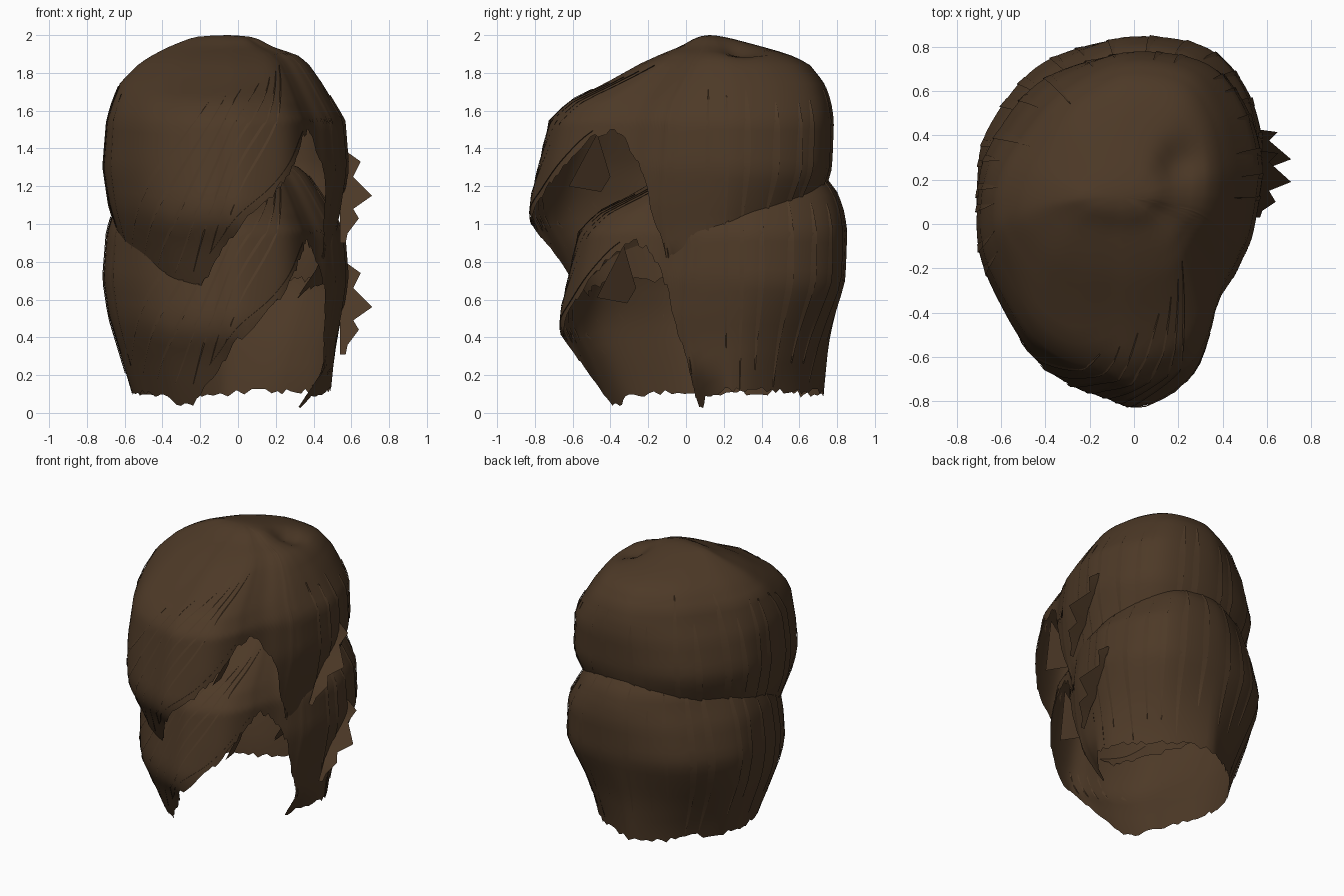
import bpy, bmesh, math, random
from mathutils import Vector

random.seed(4)
if "Cube" in bpy.data.objects:
    bpy.data.objects.remove(bpy.data.objects["Cube"])

hair = bpy.data.materials.new("dark_brown_hair")
hair.use_nodes = True
colour = (0.074, 0.041, 0.02, 1)
hair.diffuse_color = colour
node = hair.node_tree.nodes["Principled BSDF"]
node.inputs["Base Color"].default_value = colour
node.inputs["Roughness"].default_value = 0.8

# Plan outline with the height of the lower edge, from the face opening round the back
OUTLINE = [(.37, -.46, 1.49), (.41, -.33, 1.4), (.46, -.23, 1.22), (.49, -.16, .98),
           (.505, -.13, .78), (.515, -.1, .62), (.535, -.03, .67), (.56, .12, .71),
           (.57, .3, .72), (.5, .55, .71), (.34, .74, .7), (.05, .8, .7),
           (-.25, .75, .68), (-.48, .62, .7), (-.67, .33, .7), (-.71, .1, .7),
           (-.7, -.15, .7), (-.6, -.4, .7), (-.47, -.61, .67), (-.3, -.73, .64),
           (-.13, -.79, .8), (0, -.83, .97), (.17, -.78, 1.13), (.27, -.71, 1.28),
           (.335, -.59, 1.43)]
# Silhouette: height, left x, right x, front y, back y
LEVELS = [(2, -.07, -.05, .12, .14), (1.995, -.2, .05, .08, .18),
          (1.98, -.26, .11, .04, .25), (1.94, -.36, .19, -.03, .4),
          (1.9, -.44, .31, -.13, .54), (1.85, -.52, .37, -.24, .65),
          (1.75, -.62, .44, -.42, .73), (1.65, -.66, .5, -.62, .765),
          (1.55, -.69, .56, -.72, .78), (1.3, -.71, .58, -.78, .77),
          (1.1, -.68, .55, -.83, .72), (1, -.65, .53, -.82, .695),
          (.9, -.62, .52, -.75, .68), (.7, -.56, .5, -.65, .66),
          (.58, -.53, .48, -.58, .65)]
CX, CY = -.06, .13
COLS, ROWS = 150, 32


def outline(s):
    """Smooth closed spline through the outline, s in 0..1."""
    n = len(OUTLINE)
    u = (s % 1) * n
    i, f = int(u), u % 1
    a, b, c, d = (Vector(OUTLINE[(i + k) % n]) for k in (-1, 0, 1, 2))
    return b + (c - a) * f / 2 + (a - b * 2.5 + c * 2 - d / 2) * f**2 \
        + (b * 1.5 - a / 2 - c * 1.5 + d / 2) * f**3


def extents(z):
    for hi, lo in zip(LEVELS, LEVELS[1:]):
        if z >= lo[0]:
            f = (hi[0] - z) / (hi[0] - lo[0])
            return [p + (q - p) * f for p, q in zip(hi[1:], lo[1:])]
    return LEVELS[-1][1:]


def clamp(v):
    return max(0, min(1, v))


def surface(s, t, lift=0.0, ragged=0.0):
    """Point on the hair, t from crown to lower edge."""
    p = outline(s)
    z = 2 - (2 - p.z + ragged) * t**1.8
    x0, x1, y0, y1 = extents(z)
    nx = (p.x - CX) / (.63 if p.x > CX else .65)
    ny = (p.y - CY) / (.67 if p.y > CY else .96)
    # the back corners round off towards the hem, and the left one towards the crown
    cut = .3 * clamp((1.25 - z) / .5)
    if nx < 0:
        cut += .2 * clamp((z - 1.35) / .3)
    round_off = 1 - cut * abs(nx) * max(ny, 0)
    x = CX + nx * round_off * (x1 - CX if nx > 0 else CX - x0)
    y = CY + ny * round_off * (y1 - CY if ny > 0 else CY - y0)
    # the side curtain curls inward at its tip
    if x > .2:
        x -= .6 * max(0, .82 - z) * clamp((.12 - y) / .15)
    # whorl dimple on the crown
    z -= .05 * math.exp(-((x - .2)**2 + (y - .28)**2) / .008)
    out = Vector((x - CX, y - CY, (z - 1.3) * .8)).normalized()
    return Vector((x, y, z)) + out * lift


def upper(p):
    return p


def lower(p):
    return Vector((p.x, (p.y + .12) / 1.06, p.z - .59))


def finish(name, bm):
    bmesh.ops.remove_doubles(bm, verts=bm.verts, dist=.0005)
    bmesh.ops.recalc_face_normals(bm, faces=bm.faces)
    mesh = bpy.data.meshes.new(name)
    bm.to_mesh(mesh)
    bm.free()
    mesh.materials.append(hair)
    obj = bpy.data.objects.new(name, mesh)
    bpy.context.collection.objects.link(obj)
    bpy.ops.object.select_all(action="DESELECT")
    obj.select_set(True)
    bpy.context.view_layer.objects.active = obj
    bpy.ops.object.shade_smooth_by_angle(angle=math.radians(50))


def make_shell(name, place):
    bm = bmesh.new()
    crown = bm.verts.new(place(surface(0, 0)))
    rings = [[] for _ in range(ROWS)]
    for c in range(COLS):
        rag = random.uniform(-.02, .02)
        for r, ring in enumerate(rings, 1):
            p = surface(c / COLS, r / ROWS, 0, rag if r == ROWS else 0)
            ring.append(bm.verts.new(place(p)))
    for c in range(COLS):
        d = (c + 1) % COLS
        bm.faces.new((crown, rings[0][c], rings[0][d]))
        for a, b in zip(rings, rings[1:]):
            bm.faces.new((a[c], b[c], b[d], a[d]))
    finish(name, bm)


def add_strip(bm, place, path, width, steps=14):
    """Thin tapered lock lying on the surface."""
    last = None
    for k in range(steps + 1):
        f = k / steps
        s, t = path(f)
        w = width * math.sin(math.pi * (.04 + .92 * f))
        pair = [bm.verts.new(place(surface(s + e * w, t, h)))
                for e, h in ((-1, .001), (1, .006))]
        if last:
            bm.faces.new((last[0], last[1], pair[1], pair[0]))
        last = pair


def make_locks(name, place):
    bm = bmesh.new()
    # straight locks over the sides and back
    for k in range(18):
        s = .28 + .022 * k + random.uniform(-.005, .005)
        t0, t1 = random.uniform(.3, .5), random.uniform(.85, 1)
        add_strip(bm, place, lambda f: (s, t0 + (t1 - t0) * f), .003)
    # swept locks of the fringe
    for k in range(7):
        s0, s1 = .96 - .028 * k, .82 - .028 * k
        add_strip(bm, place, lambda f: (s0 + (s1 - s0) * f, .5 + .46 * f), .003)
    # layered rim of the fringe
    add_strip(bm, place, lambda f: (.97 - .18 * f, .96), .004, 24)
    finish(name, bm)


def make_fan(name, place):
    # jagged card of loose hair standing off the side
    edge = [(.58, .33, 1.38), (.65, .32, 1.33), (.61, .28, 1.25), (.71, .19, 1.15),
            (.61, .15, 1.08), (.64, .1, 1.03), (.58, .06, .95), (.57, .03, .9)]
    bm = bmesh.new()
    outer = [bm.verts.new(place(Vector(p))) for p in edge]
    inner = [bm.verts.new(place(Vector((.54, p[1], p[2])))) for p in edge]
    for i in range(len(edge) - 1):
        bm.faces.new((outer[i], outer[i + 1], inner[i + 1], inner[i]))
    finish(name, bm)


def make_flap(name, place):
    # short lock tucked inside the face opening
    bm = bmesh.new()
    corners = [(.31, -.47, 1.48), (.23, -.62, 1.2), (.18, -.45, 1.17), (.2, -.4, 1.25)]
    bm.faces.new([bm.verts.new(place(Vector(p))) for p in corners])
    finish(name, bm)


for label, place in (("upper", upper), ("lower", lower)):
    make_shell(label + "_hair_shell", place)
    make_locks(label + "_hair_locks", place)
    make_fan(label + "_side_fan", place)
    make_flap(label + "_inner_lock", place)
